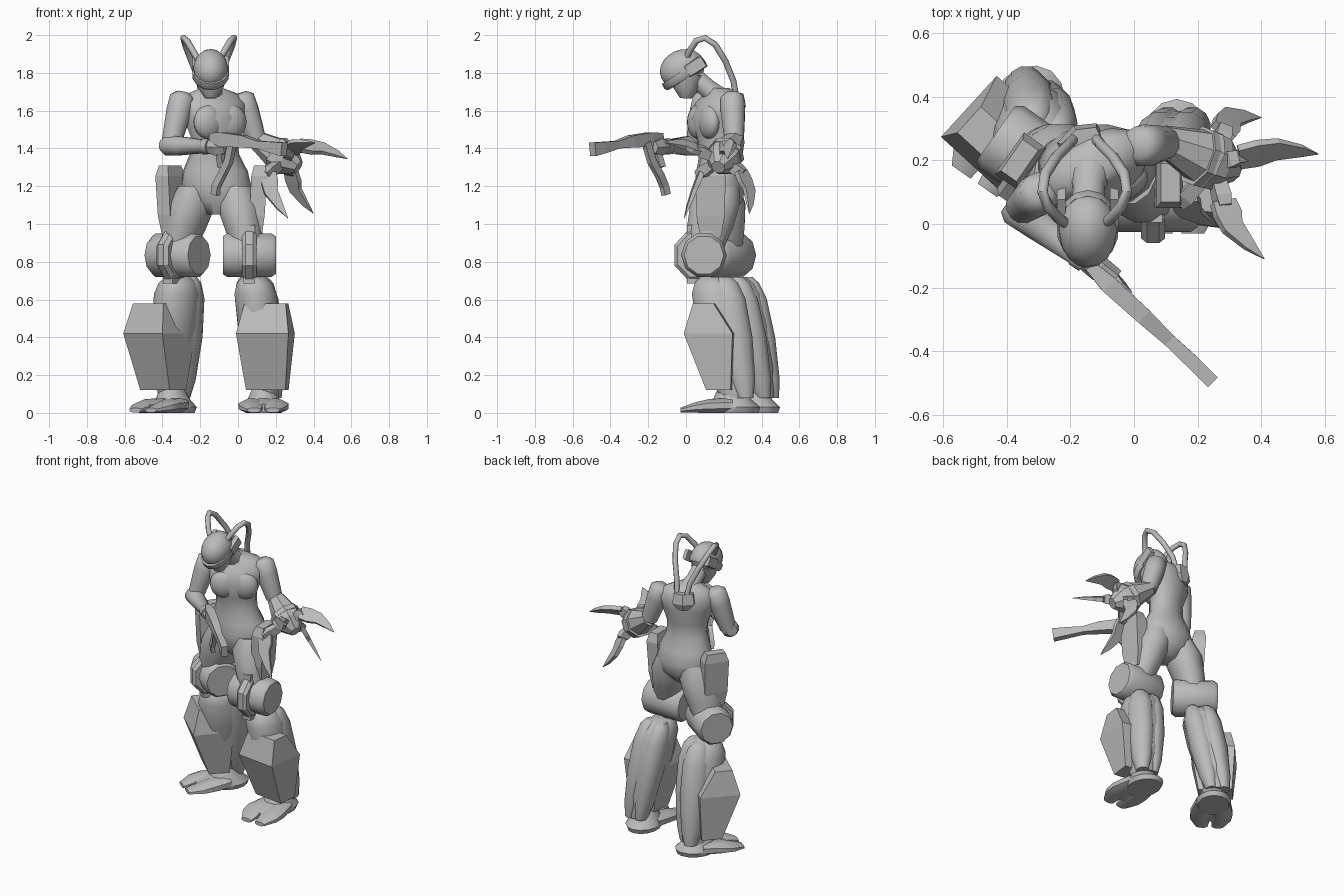
import bpy, bmesh, math
from mathutils import Vector as V, Matrix

cube = bpy.data.objects.get("Cube")
if cube:
    bpy.data.objects.remove(cube)

grey = bpy.data.materials.new("plain_grey")
grey.use_nodes = True
grey.diffuse_color = (0.5, 0.5, 0.5, 1)
grey.node_tree.nodes["Principled BSDF"].inputs["Base Color"].default_value = (0.5, 0.5, 0.5, 1)

X, Z = V((1, 0, 0)), V((0, 0, 1))


def finish(name, bm, smooth):
    bmesh.ops.recalc_face_normals(bm, faces=bm.faces)
    mesh = bpy.data.meshes.new(name)
    bm.to_mesh(mesh)
    bm.free()
    if smooth:
        mesh.shade_smooth()
        mesh.set_sharp_from_angle(angle=math.radians(50))
    mesh.materials.append(grey)
    bpy.context.collection.objects.link(bpy.data.objects.new(name, mesh))


def sweep(name, pts, sizes, n=12, side=X, normal=None, smooth=True):
    """Skin elliptical or n-sided rings placed along a path."""
    bm, rings = bmesh.new(), []
    pts = [V(p) for p in pts]
    grow = 1 / math.cos(math.pi / n)
    for i, (p, (a, b)) in enumerate(zip(pts, sizes)):
        t = normal or pts[min(i + 1, len(pts) - 1)] - pts[max(i - 1, 0)]
        t = t.normalized()
        s = V(side[i] if isinstance(side, list) else side)
        s = (s - t * s.dot(t)).normalized()
        u = t.cross(s)
        angles = [math.tau * (k + 0.5) / n for k in range(n)]
        rings.append([bm.verts.new(p + (s * a * math.cos(w) + u * b * math.sin(w)) * grow) for w in angles])
    for r, q in zip(rings, rings[1:]):
        for k in range(n):
            bm.faces.new((r[k], r[(k + 1) % n], q[(k + 1) % n], q[k]))
    bm.faces.new(rings[0])
    bm.faces.new(rings[-1])
    finish(name, bm, smooth)


def limb(name, p, q, profile, **kw):
    """Straight part between two points; profile holds (position, half width, half depth)."""
    p, q = V(p), V(q)
    sweep(name, [p.lerp(q, f[0]) for f in profile], [f[1:] for f in profile], **kw)


def ball(name, centre, size, pitch=0, yaw=0):
    bm = bmesh.new()
    m = Matrix.Translation(centre) @ Matrix.Rotation(yaw, 4, 'Z') @ Matrix.Rotation(pitch, 4, 'X') @ Matrix.Diagonal((*size, 1))
    bmesh.ops.create_uvsphere(bm, u_segments=16, v_segments=10, radius=1, matrix=m)
    finish(name, bm, True)


def heading(yaw):
    return V((math.cos(yaw), math.sin(yaw), 0))


# Torso, turned gradually from the pelvis up to the chest
chest_yaw = math.radians(26)
torso = [(-.11, .17, 1.05, .06, .07, 0), (-.11, .18, 1.12, .16, .12, 0), (-.115, .18, 1.2, .185, .132, .1),
         (-.12, .175, 1.28, .17, .115, .3), (-.125, .165, 1.37, .13, .092, .6), (-.125, .16, 1.46, .128, .098, 1),
         (-.13, .158, 1.56, .165, .126, 1), (-.13, .175, 1.64, .185, .105, 1), (-.135, .185, 1.69, .14, .075, 1),
         (-.14, .17, 1.72, .06, .055, 1)]
sweep("torso", [r[:3] for r in torso], [r[3:5] for r in torso], 16,
      [heading(r[5] * chest_yaw) for r in torso], Z)
across = heading(chest_yaw)
ahead = V((across.y, -across.x, 0))
for label, d in (("left", 1), ("right", -1)):
    ball(label + "_breast", V((-.13, .165, 1.54)) + ahead * .08 + across * .068 * d, (.085, .05, .09), 0, chest_yaw)

# Neck and head
limb("neck", (-.14, .17, 1.67), (-.145, .03, 1.79), [(0, .07, .06), (.4, .05, .05), (1, .05, .05)])
ball("helmet", (-.145, -.02, 1.822), (.092, .122, .1), math.radians(25))
limb("face", (-.145, .005, 1.79), (-.145, .0, 1.665), [(0, .08, .088), (.5, .07, .072), (1, .03, .03)], n=10)
tilt = V((0, -.14, .22)).normalized()
band = V((-.145, -.01, 1.795))
limb("visor_band", band - tilt * .028, band + tilt * .018, [(0, .085, .115), (.3, .095, .127), (1, .095, .125)], n=14)
for label, d in (("left", 1), ("right", -1)):
    limb(label + "_ear_pad", (-.145 + .07 * d, .05, 1.835), (-.145 + .097 * d, .05, 1.835),
         [(0, .035, .055), (1, .03, .05)], n=4, side=tilt, smooth=False)

# Head cables and their socket on the back
cable = [(.038, -.01, 1.84), (.08, .015, 1.91), (.115, .055, 1.97), (.133, .1, 1.985), (.125, .155, 1.95),
         (.09, .21, 1.86), (.05, .25, 1.76), (.03, .275, 1.63)]
for label, d in (("left", 1), ("right", -1)):
    sweep(label + "_cable", [(-.155 + x * d, y, z) for x, y, z in cable], [(.016, .016)] * len(cable), 8)
limb("cable_socket", (-.17, .265, 1.58), (-.165, .26, 1.69), [(0, .035, .03), (.4, .07, .045), (1, .06, .035)],
     n=6, side=across, smooth=False)

# Arms
upper = [(-.1, .035, .035), (0, .065, .062), (.3, .066, .064), (.7, .057, .057), (1, .05, .05)]
limb("right_upper_arm", (-.295, .1, 1.67), (-.355, .05, 1.42), upper, side=across)
limb("left_upper_arm", (.02, .245, 1.67), (.1, .255, 1.44), upper, side=across)
limb("right_forearm", (-.375, .05, 1.415), (-.15, -.115, 1.41),
     [(-.1, .035, .035), (0, .053, .055), (.3, .05, .05), (.85, .036, .038), (.87, .042, .042), (1, .04, .04)], side=Z)
limb("right_hand", (-.16, -.105, 1.41), (-.06, -.175, 1.405), [(0, .03, .03), (.5, .045, .035), (1, .03, .03)],
     n=6, side=Z, smooth=False)
limb("left_forearm", (.09, .265, 1.45), (.23, .205, 1.36),
     [(0, .045, .045), (.35, .06, .06), (.8, .08, .08), (1, .09, .09)], n=8, side=Z, smooth=False)
limb("claw_hub", (.2, .215, 1.375), (.32, .17, 1.3), [(0, .092, .092), (.5, .085, .085), (1, .035, .035)],
     n=8, side=Z, smooth=False)

# Claw blades: each has an arm to a knuckle, then a curved point
hub = V((.25, .18, 1.34))
blades = {"outer": ((.33, .21, 1.415), (.45, .235, 1.4), (.58, .22, 1.345)),
          "rear": ((.28, .29, 1.28), (.305, .335, 1.18), (.4, .335, 1.055)),
          "lower": ((.16, .08, 1.27), (.175, .04, 1.17), (.265, -.01, 1.03)),
          "front": ((.28, .07, 1.39), (.31, -.01, 1.42), (.41, -.11, 1.43))}
for label, (k, m, tip) in blades.items():
    k, m, tip = V(k), V(m), V(tip)
    limb(label + "_claw_arm", hub, k, [(0, .02, .02), (.9, .03, .025), (1.15, .02, .02)], n=4, side=(.3, .2, 1), smooth=False)
    flat = (m - k).cross(tip - m)
    sweep(label + "_claw_blade", [k, k.lerp(m, .5), m, m.lerp(tip, .5) + (m - k) * .08, tip],
          [(.014, .04), (.014, .045), (.012, .036), (.008, .02), (.001, .001)], 4, flat, smooth=False)

# Rifle
aim = (.7, .7, 0)
sweep("rifle_body", [(-.14, -.13, 1.46), (-.08, -.19, 1.447), (.03, -.29, 1.437), (.11, -.365, 1.42), (.19, -.44, 1.405),
                     (.245, -.495, 1.395)],
      [(.018, .022), (.028, .038), (.026, .032), (.02, .02), (.022, .03), (.022, .036)], 4, aim, smooth=False)
sweep("rifle_magazine", [(-.03, -.21, 1.43), (-.05, -.18, 1.33), (-.085, -.14, 1.26), (-.115, -.115, 1.2), (-.12, -.105, 1.155)],
      [(.014, .022)] * 5, 4, aim, smooth=False)
limb("rifle_grip", (-.1, -.17, 1.43), (-.085, -.13, 1.3), [(0, .016, .022), (1, .014, .02)], n=4, side=aim, smooth=False)


def leg(label, d, yaw, hip, knee, shin, ankle, plate):
    side = heading(yaw)
    back = V((-side.y, side.x, 0))
    hip, knee, shin, ankle, plate = V(hip), V(knee), V(shin), V(ankle), V(plate)

    def at(x, y, z):
        return ankle + side * x * d + back * y + Z * z

    # Thigh and its side plate
    limb(label + "_thigh", hip, knee, [(0, .09, .11), (.25, .118, .132), (.6, .1, .122), (1, .08, .09)], side=side, normal=Z)
    limb(label + "_thigh_plate", plate - Z * .21 - side * .02 * d, plate + Z * .17,
         [(0, .03, .055), (.3, .04, .075), (.85, .042, .08), (1, .03, .06)], n=4, side=side, normal=Z, smooth=False)
    # Knee drum, forward hinge disc and strut
    limb(label + "_knee_drum", knee - side * .14, knee + side * .14,
         [(0, .1, .1), (.08, .115, .115), (.92, .115, .115), (1, .1, .1)], n=10, side=Z)
    hinge = knee - back * .03
    limb(label + "_knee_disc", hinge - side * .038, hinge + side * .038,
         [(0, .115, .11), (.25, .135, .125), (.75, .135, .125), (1, .115, .11)], n=8, side=Z, smooth=False)
    limb(label + "_knee_strut", hinge - Z * .15, hinge + Z * .16, [(0, .03, .06), (1, .03, .06)],
         n=4, side=side, normal=Z, smooth=False)
    # Calf with two rear muscle lobes
    limb(label + "_calf", shin + back * .015, at(.02, .02, .08),
         [(0, .06, .075), (.05, .092, .11), (.14, .112, .135), (.4, .112, .14), (.75, .09, .12), (1, .06, .085)],
         side=side, normal=Z)
    for part, x in (("inner", -.04), ("outer", .045)):
        limb(f"{label}_{part}_calf_lobe", shin + side * x * d + back * .07, at(x * .9 + .02, .07, .08),
             [(0, .03, .035), (.05, .055, .065), (.18, .073, .09), (.5, .076, .092), (.85, .056, .068), (1, .035, .042)],
             side=side, normal=Z)
    # Faceted shin guard
    sweep(label + "_shin_guard", [at(.015, -.14, .58), at(.01, -.11, .42), at(.02, -.06, .12)],
          [(.11, .055), (.14, .13), (.105, .065)], 4, heading(yaw - .13), Z, False)
    # Split-toed foot
    sweep(label + "_foot", [at(0, .015, 0), at(0, .015, .03), at(0, .0, .07), at(0, -.01, .14)],
          [(.095, .12), (.108, .13), (.085, .1), (.055, .06)], 14, side, Z)
    sweep(label + "_instep", [at(0, .02, .06), at(0, -.1, .045), at(0, -.2, .025)],
          [(.07, .04), (.08, .03), (.05, .02)], 10, side, -back)
    for part, x in (("inner", -1), ("outer", 1)):
        sweep(f"{label}_{part}_toe", [at(.045 * x, .0, .04), at(.062 * x, -.13, .036), at(.066 * x, -.2, .028), at(.05 * x, -.275, .014)],
              [(.06, .04), (.07, .036), (.062, .027), (.036, .013)], 8, side, -back)


leg("left", 1, 0, (-.02, .175, 1.2), (.06, .095, .835), (.083, .135, .72), (.135, .245, 0), (.115, .13, 1.14))
leg("right", -1, math.radians(-35), (-.215, .18, 1.2), (-.32, .205, .835), (-.325, .235, .72), (-.345, .36, 0), (-.36, .2, 1.14))
